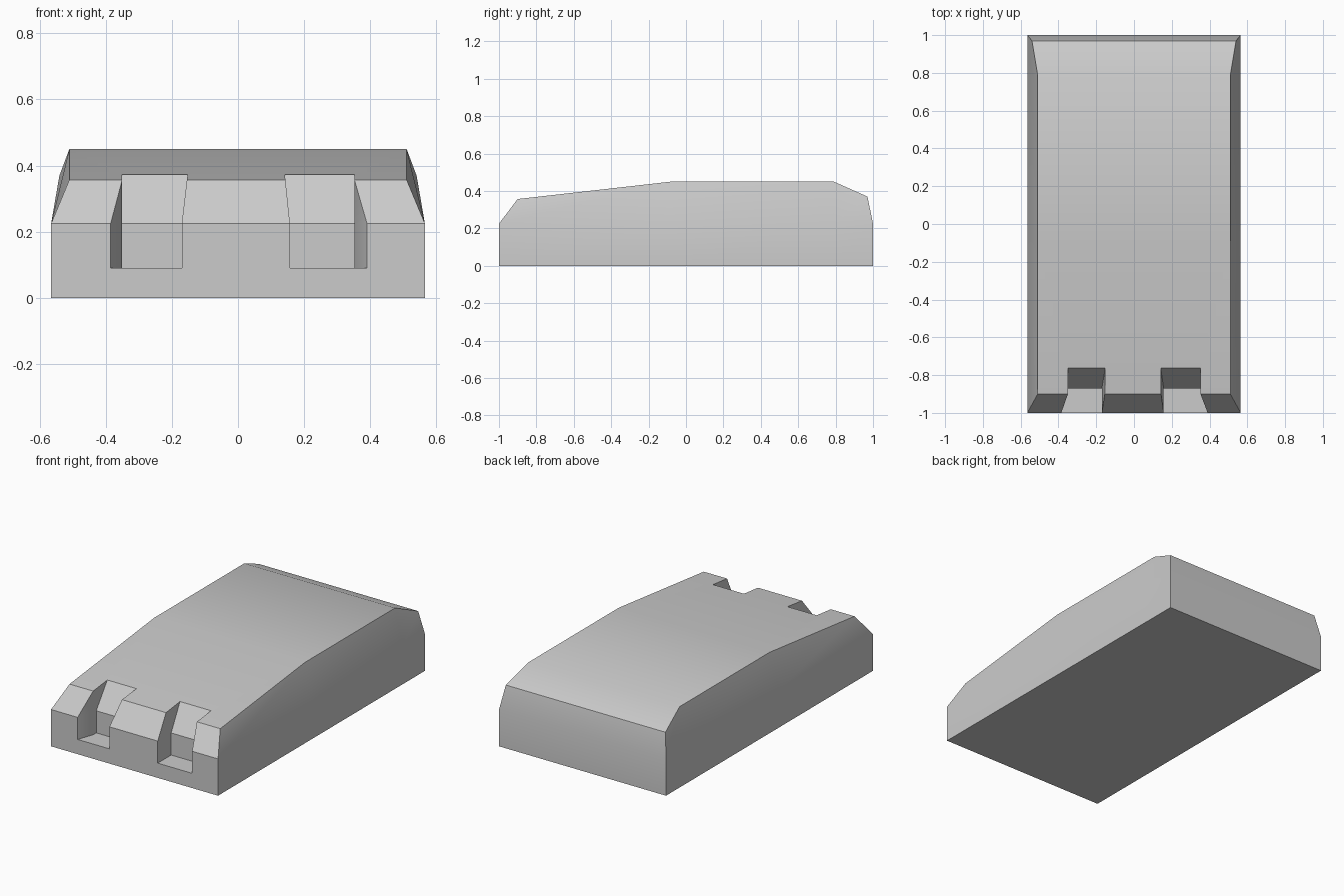
import bpy, bmesh, math

if "Cube" in bpy.data.objects:
    bpy.data.objects.remove(bpy.data.objects["Cube"])


def make_object(name, bm):
    bmesh.ops.recalc_face_normals(bm, faces=bm.faces)
    mesh = bpy.data.meshes.new(name)
    bm.to_mesh(mesh)
    bm.free()
    obj = bpy.data.objects.new(name, mesh)
    bpy.context.collection.objects.link(obj)
    return obj


# Body: cross-sections from front to back (lower y, upper y, roof half width, roof z)
HALF, WALL = 0.565, 0.225
sections = [(-1.0, -0.90, 0.51, 0.357), (-0.08, -0.08, 0.51, 0.45),
            (0.79, 0.79, 0.51, 0.45), (1.0, 0.97, 0.54, 0.37)]
bm = bmesh.new()
rings = []
for y_low, y_top, w, z in sections:
    half = [(HALF, y_low, 0), (HALF, y_low, WALL), (w, y_top, z)]
    pts = half + [(-x, y, h) for x, y, h in reversed(half)]
    rings.append([bm.verts.new(p) for p in pts])
for a, b in zip(rings, rings[1:]):
    for i in range(6):
        j = (i + 1) % 6
        bm.faces.new((a[i], a[j], b[j], b[i]))
for r in (rings[0], rings[-1]):
    bm.faces.new((r[0], r[1], r[4], r[5]))   # upright end wall
    bm.faces.new((r[1], r[2], r[3], r[4]))   # slanted end panel
body = make_object("body", bm)


# Front notches: upright lower pocket with sloping back and inner walls above
def notch_cutter(name, side, outer_front, outer, inner_low, inner_top):
    rise = (0.5 - WALL) / 0.145
    levels = [(0.09, -0.87, inner_low), (WALL, -0.87, inner_low),
              (0.5, -0.87 + 0.105 * rise, inner_low + (inner_top - inner_low) * rise)]
    bm = bmesh.new()
    loops = []
    for z, back, inner in levels:
        outline = [(2 * outer_front - outer, -1.1), (outer, -0.9), (outer, back),
                   (inner, back), (inner, -1.1)]
        loops.append([bm.verts.new((side * x, y, z)) for x, y in outline])
    for a, b in zip(loops, loops[1:]):
        for i in range(5):
            j = (i + 1) % 5
            bm.faces.new((a[i], a[j], b[j], b[i]))
    bm.faces.new(loops[0])
    bm.faces.new(loops[-1])
    return make_object(name, bm)


cutters = [notch_cutter("left_notch_cutter", -1, 0.385, 0.35, 0.17, 0.153),
           notch_cutter("right_notch_cutter", 1, 0.39, 0.352, 0.157, 0.142)]
bpy.context.view_layer.objects.active = body
body.select_set(True)
for cutter in cutters:
    mod = body.modifiers.new("notch", 'BOOLEAN')
    mod.operation = 'DIFFERENCE'
    mod.solver = 'EXACT'
    mod.object = cutter
    bpy.ops.object.modifier_apply(modifier=mod.name)
    bpy.data.objects.remove(cutter, do_unlink=True)

# Soft shading over the shallow bends, sharp at the creases
bpy.ops.object.shade_smooth_by_angle(angle=math.radians(30))
